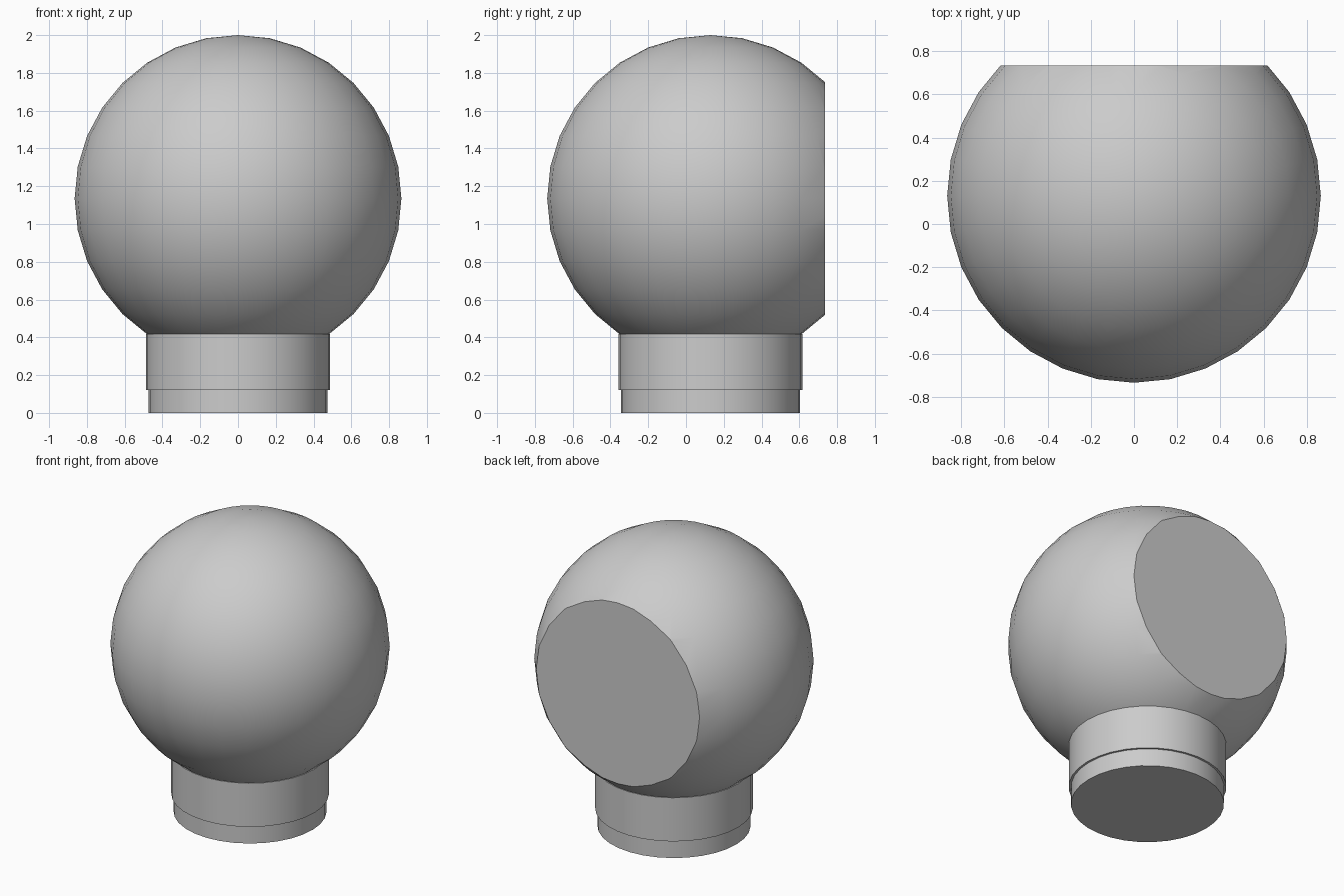
import bpy
import bmesh
import math
from mathutils import Matrix, Vector

cube = bpy.data.objects.get("Cube")
if cube:
    bpy.data.objects.remove(cube, do_unlink=True)

SEGMENTS = 32
CENTRE_Y = 0.13
BACK_Y = 0.735

grey = bpy.data.materials.new("plain grey")
grey.use_nodes = True
colour = (0.6, 0.6, 0.6, 1)
grey.diffuse_color = colour
grey.node_tree.nodes["Principled BSDF"].inputs["Base Color"].default_value = colour


def finish(name, bm):
    """Turn a bmesh into a smooth shaded object with sharp rims."""
    bmesh.ops.recalc_face_normals(bm, faces=bm.faces[:])
    mesh = bpy.data.meshes.new(name)
    bm.to_mesh(mesh)
    bm.free()
    mesh.materials.append(grey)
    obj = bpy.data.objects.new(name, mesh)
    bpy.context.collection.objects.link(obj)
    bpy.ops.object.select_all(action="DESELECT")
    obj.select_set(True)
    bpy.context.view_layer.objects.active = obj
    bpy.ops.object.shade_smooth_by_angle(angle=math.radians(30))
    return obj


def cylinder(name, radius, bottom, top):
    bm = bmesh.new()
    place = Matrix.Translation((0, CENTRE_Y, (bottom + top) / 2))
    bmesh.ops.create_cone(bm, cap_ends=True, segments=SEGMENTS, radius1=radius,
                          radius2=radius, depth=top - bottom, matrix=place)
    return finish(name, bm)


# Ball, sliced flat and capped at the back
ball = bmesh.new()
bmesh.ops.create_uvsphere(ball, u_segments=SEGMENTS, v_segments=SEGMENTS // 2, radius=0.865,
                          matrix=Matrix.Translation((0, CENTRE_Y, 1.135)))
cut = bmesh.ops.bisect_plane(ball, geom=ball.verts[:] + ball.edges[:] + ball.faces[:],
                             plane_co=Vector((0, BACK_Y, 0)), plane_no=Vector((0, 1, 0)),
                             clear_outer=True)
rim = [e for e in ball.edges if e.is_boundary]
bmesh.ops.holes_fill(ball, edges=rim, sides=0)
finish("ball", ball)

# Neck and the slightly narrower foot ring below it
cylinder("neck", 0.488, 0.12, 0.418)
cylinder("foot_ring", 0.474, 0, 0.12)
